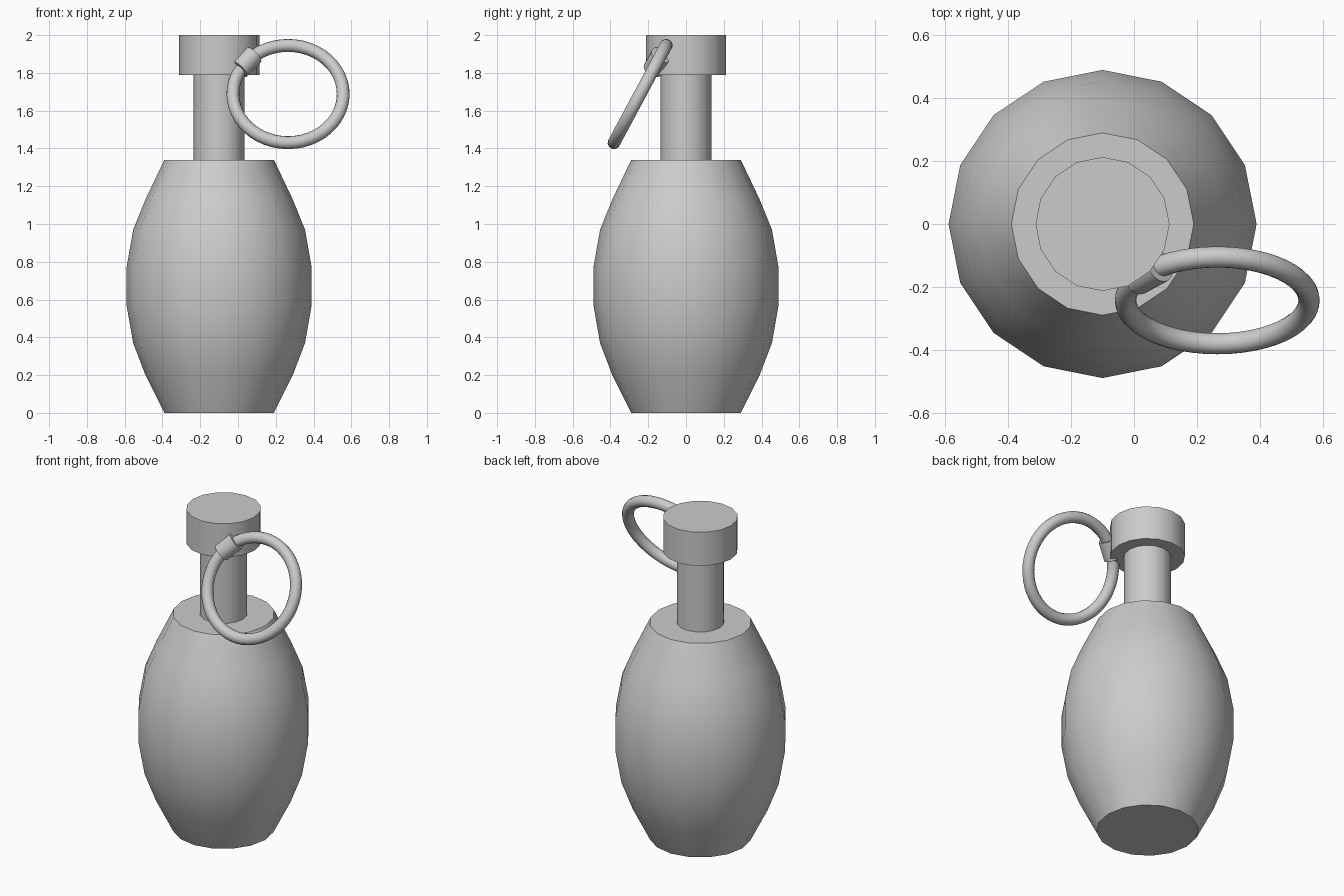
import bpy, bmesh, math
from mathutils import Vector

if "Cube" in bpy.data.objects:
    bpy.data.objects.remove(bpy.data.objects["Cube"])

AXIS_X = -0.10   # the body stands left of the origin, the ring hangs to the right
SIDES = 16


def finish(obj, angle=40):
    bpy.ops.object.select_all(action='DESELECT')
    obj.select_set(True)
    bpy.context.view_layer.objects.active = obj
    bpy.ops.object.shade_smooth_by_angle(angle=math.radians(angle))


def lathe(name, profile):
    """Closed solid of revolution from (radius, height) pairs, bottom to top."""
    bm = bmesh.new()
    rings = []
    for r, z in profile:
        rings.append([bm.verts.new((AXIS_X + r * math.cos(2 * math.pi * i / SIDES),
                                    r * math.sin(2 * math.pi * i / SIDES), z))
                      for i in range(SIDES)])
    for low, high in zip(rings, rings[1:]):
        for i in range(SIDES):
            j = (i + 1) % SIDES
            bm.faces.new((low[i], low[j], high[j], high[i]))
    bm.faces.new(rings[0][::-1])
    bm.faces.new(rings[-1])
    mesh = bpy.data.meshes.new(name)
    bm.to_mesh(mesh)
    bm.free()
    obj = bpy.data.objects.new(name, mesh)
    bpy.context.collection.objects.link(obj)
    finish(obj)
    return obj


# Barrel-shaped body, neck and cap
lathe("body", [(0.29, 0), (0.39, 0.20), (0.455, 0.37), (0.49, 0.57),
               (0.49, 0.77), (0.455, 0.97), (0.39, 1.13), (0.29, 1.34)])
lathe("neck", [(0.135, 1.33), (0.135, 1.80)])
lathe("cap", [(0.213, 1.79), (0.213, 2.0)])

# Tilted pull ring
center = Vector((0.265, -0.243, 1.688))
tilt = math.radians(61.8)
R = 0.292
bpy.ops.mesh.primitive_torus_add(major_radius=R, minor_radius=0.034,
                                 major_segments=48, minor_segments=14,
                                 location=center, rotation=(tilt, 0, 0))
ring = bpy.context.object
ring.name = "pull_ring"
finish(ring, 60)

# Collar that holds the ring against the cap, aligned with the ring's tangent
a = math.radians(139)
up = Vector((0, math.cos(tilt), math.sin(tilt)))
spot = center + R * (math.cos(a) * Vector((1, 0, 0)) + math.sin(a) * up)
tangent = math.sin(a) * Vector((1, 0, 0)) - math.cos(a) * up
bpy.ops.mesh.primitive_cylinder_add(vertices=SIDES, radius=0.055, depth=0.115, location=spot,
                                    rotation=tangent.to_track_quat('Z', 'Y').to_euler())
collar = bpy.context.object
collar.name = "ring_collar"
finish(collar)
